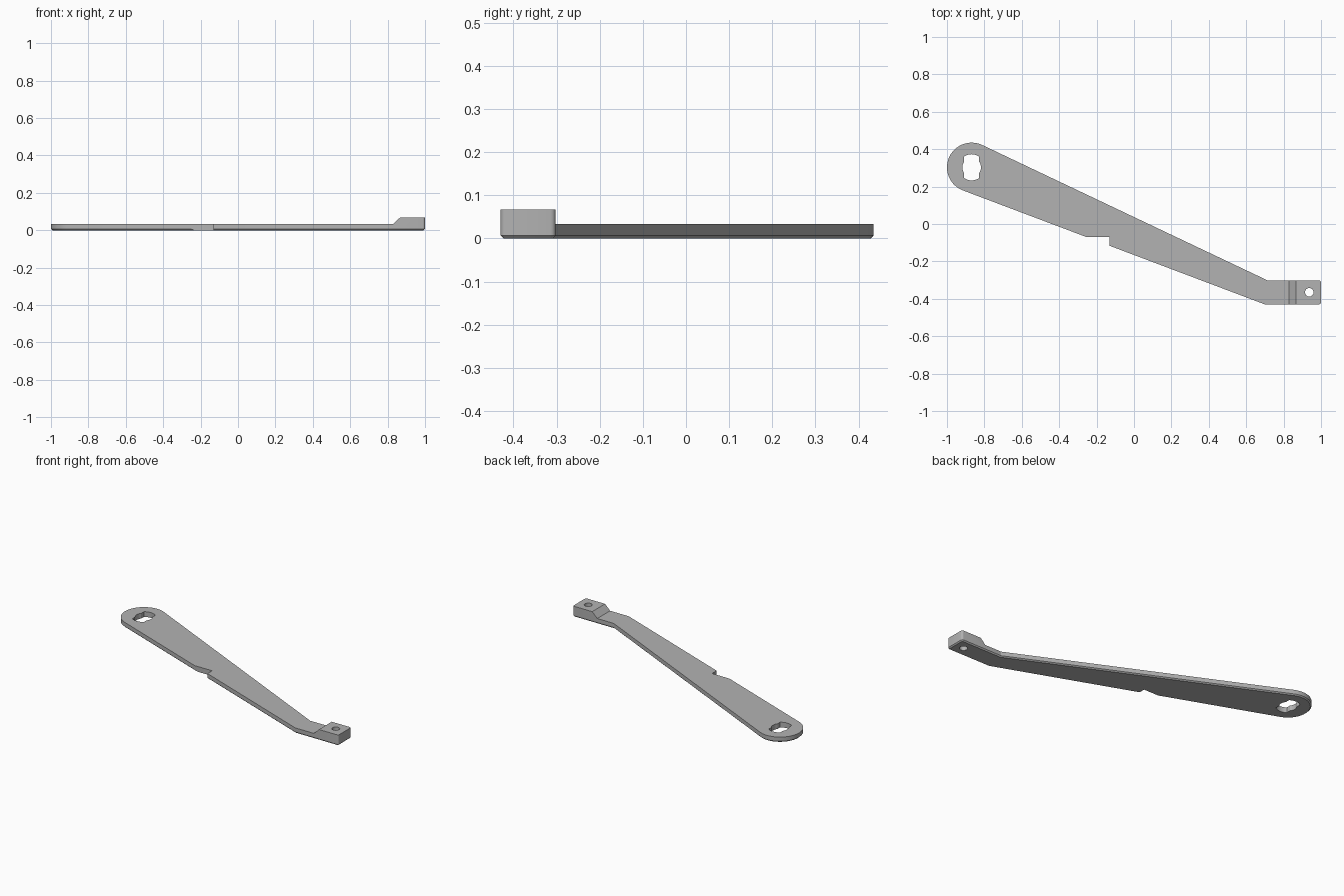
import bpy, bmesh, math
from mathutils import Vector

if "Cube" in bpy.data.objects:
    bpy.data.objects.remove(bpy.data.objects["Cube"], do_unlink=True)

THICK, PAD_TOP = 0.033, 0.067
HEAD = Vector((-0.868, 0.303))
HEAD_R = 0.132

steel = bpy.data.materials.new("grey_steel")
steel.use_nodes = True
grey = (0.45, 0.45, 0.45, 1)
steel.diffuse_color = grey
steel.node_tree.nodes["Principled BSDF"].inputs["Base Color"].default_value = grey


def arc(center, radius, start, end, steps):
    """Points along an arc, angles in degrees."""
    angles = [math.radians(start + (end - start) * i / steps) for i in range(steps + 1)]
    return [(center[0] + radius * math.cos(a), center[1] + radius * math.sin(a)) for a in angles]


def prism(name, points, low, high, side_on=False, chamfer=0):
    """Extrude a profile along z, or along y when side_on."""
    bm = bmesh.new()
    place = (lambda p: (p[0], low, p[1])) if side_on else (lambda p: (p[0], p[1], low))
    base = bm.faces.new([bm.verts.new(place(p)) for p in points])
    rim = list(base.edges)
    result = bmesh.ops.extrude_face_region(bm, geom=[base], use_keep_orig=True)
    moved = [v for v in result["geom"] if isinstance(v, bmesh.types.BMVert)]
    shift = (0, high - low, 0) if side_on else (0, 0, high - low)
    bmesh.ops.translate(bm, verts=moved, vec=shift)
    bmesh.ops.recalc_face_normals(bm, faces=bm.faces)
    if chamfer:
        bmesh.ops.bevel(bm, geom=rim, offset=chamfer, segments=1, affect='EDGES')
    mesh = bpy.data.meshes.new(name)
    bm.to_mesh(mesh)
    bm.free()
    obj = bpy.data.objects.new(name, mesh)
    mesh.materials.append(steel)
    bpy.context.collection.objects.link(obj)
    return obj


# Arm outline: round head, tapering shank, square end with eased corners
outline = arc(HEAD, HEAD_R, 65, 249, 32)
outline += [(0.70, -0.43)]
outline += arc((0.988, -0.418), 0.012, -90, 0, 4)
outline += arc((0.988, -0.314), 0.012, 0, 90, 4)
outline += [(0.715, -0.302)]
arm = prism("lever_arm", outline, 0, PAD_TOP, chamfer=0.007)

# Everything behind the raised pad is cut down to plate thickness
step = prism("step_cutter", [(-1.2, THICK), (0.83, THICK), (0.865, PAD_TOP),
                             (0.865, 0.1), (-1.2, 0.1)], -0.6, 0.6, side_on=True)
# Square notch in the front edge
notch = prism("notch_cutter", [(-0.4, -0.07), (-0.4, -0.3), (-0.132, -0.3), (-0.132, -0.07)], -0.1, 0.2)

# Keyed opening in the head: a round bore crossed by a slot with curved ends
bore_r, slot_r, slot_half = 0.05, 0.07, 0.04
outer = math.degrees(math.acos(slot_half / slot_r))
inner = math.degrees(math.acos(slot_half / bore_r))
keyhole = []
for turn in (0, 180):
    keyhole += arc(HEAD, bore_r, turn - inner, turn + inner, 8)
    keyhole += arc(HEAD, slot_r, turn + outer, turn + 180 - outer, 8)
opening = prism("opening_cutter", keyhole, -0.1, 0.2)

# Pin hole through the pad
pin = prism("pin_cutter", arc((0.937, -0.365), 0.023, 0, 345, 23), -0.1, 0.2)

cutters = [step, notch, opening, pin]
for cutter in cutters:
    mod = arm.modifiers.new(cutter.name, 'BOOLEAN')
    mod.operation = 'DIFFERENCE'
    mod.solver = 'EXACT'
    mod.object = cutter

# Bake the cuts and drop the cutters
bpy.context.view_layer.update()
final = bpy.data.meshes.new_from_object(arm.evaluated_get(bpy.context.evaluated_depsgraph_get()))
arm.modifiers.clear()
arm.data = final
arm.data.name = "lever_arm"
for cutter in cutters:
    bpy.data.objects.remove(cutter, do_unlink=True)

# Smooth the round walls, keep the edges crisp
bpy.ops.object.select_all(action='DESELECT')
arm.select_set(True)
bpy.context.view_layer.objects.active = arm
bpy.ops.object.shade_smooth_by_angle(angle=math.radians(25))
